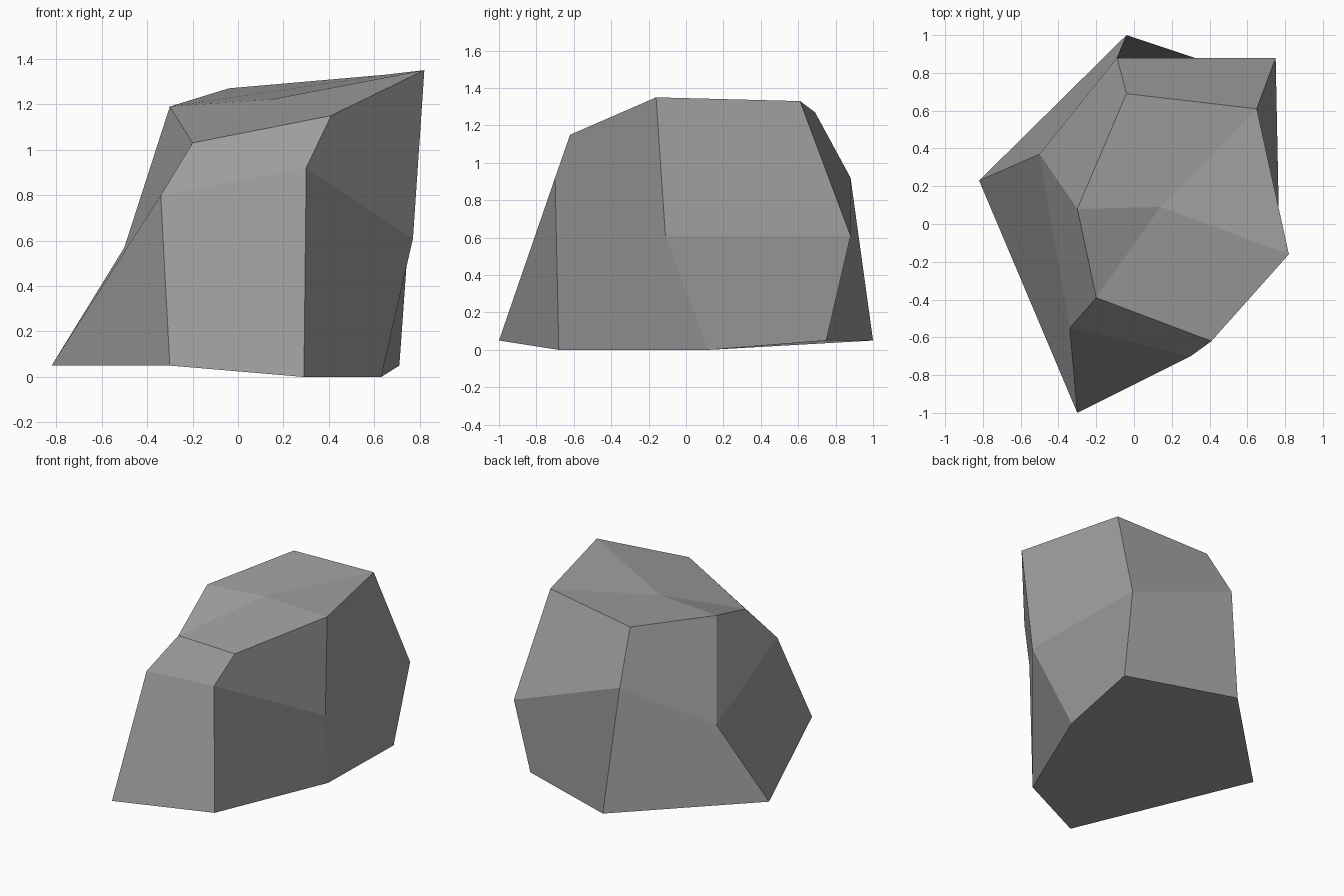
import bpy
import bmesh

# Remove the default object
cube = bpy.data.objects.get("Cube")
if cube:
    bpy.data.objects.remove(cube, do_unlink=True)


def make_material(name, color):
    material = bpy.data.materials.new(name)
    material.use_nodes = True
    material.diffuse_color = color
    material.node_tree.nodes["Principled BSDF"].inputs["Base Color"].default_value = color
    return material


def add_ring(bm, points):
    return [bm.verts.new(point) for point in points]


def bridge(bm, lower, upper):
    """Join two matching rings with a band of quads."""
    count = len(lower)
    for i in range(count):
        j = (i + 1) % count
        bm.faces.new((lower[i], lower[j], upper[j], upper[i]))


# Rock cross-sections, each counter-clockwise from the front right corner
base_points = [(-0.30, -1.0, 0.05), (0.29, -0.68, 0), (0.63, 0.12, 0),
               (0.71, 0.75, 0.05), (-0.04, 1.0, 0.05), (-0.82, 0.23, 0.05)]
waist_points = [(-0.34, -0.55, 0.80), (0.30, -0.70, 0.92), (0.77, -0.11, 0.61),
                (0.75, 0.88, 0.61), (-0.09, 0.88, 0.92), (-0.50, 0.37, 0.57)]
rim_points = [(-0.20, -0.39, 1.03), (0.41, -0.62, 1.15), (0.82, -0.16, 1.35),
              (0.65, 0.61, 1.33), (-0.04, 0.69, 1.27), (-0.30, 0.08, 1.19)]
crown_point = (0.14, 0.09, 1.22)

bm = bmesh.new()
base, waist, rim = [add_ring(bm, ring) for ring in (base_points, waist_points, rim_points)]

# Sides and underside
bridge(bm, base, waist)
bridge(bm, waist, rim)
bm.faces.new(base[::-1])

# Faceted top around the crown point
crown = bm.verts.new(crown_point)
front_right, front_left, side_left, back_left, back_right, side_right = rim
for corners in ((front_right, front_left, side_left),
                (side_left, back_left),
                (back_left, back_right, side_right),
                (side_right, front_right)):
    bm.faces.new((*corners, crown))

bmesh.ops.recalc_face_normals(bm, faces=bm.faces[:])

# Flat-shaded boulder
mesh = bpy.data.meshes.new("boulder")
bm.to_mesh(mesh)
bm.free()
mesh.materials.append(make_material("stone grey", (0.35, 0.35, 0.35, 1)))
boulder = bpy.data.objects.new("boulder", mesh)
bpy.context.collection.objects.link(boulder)
